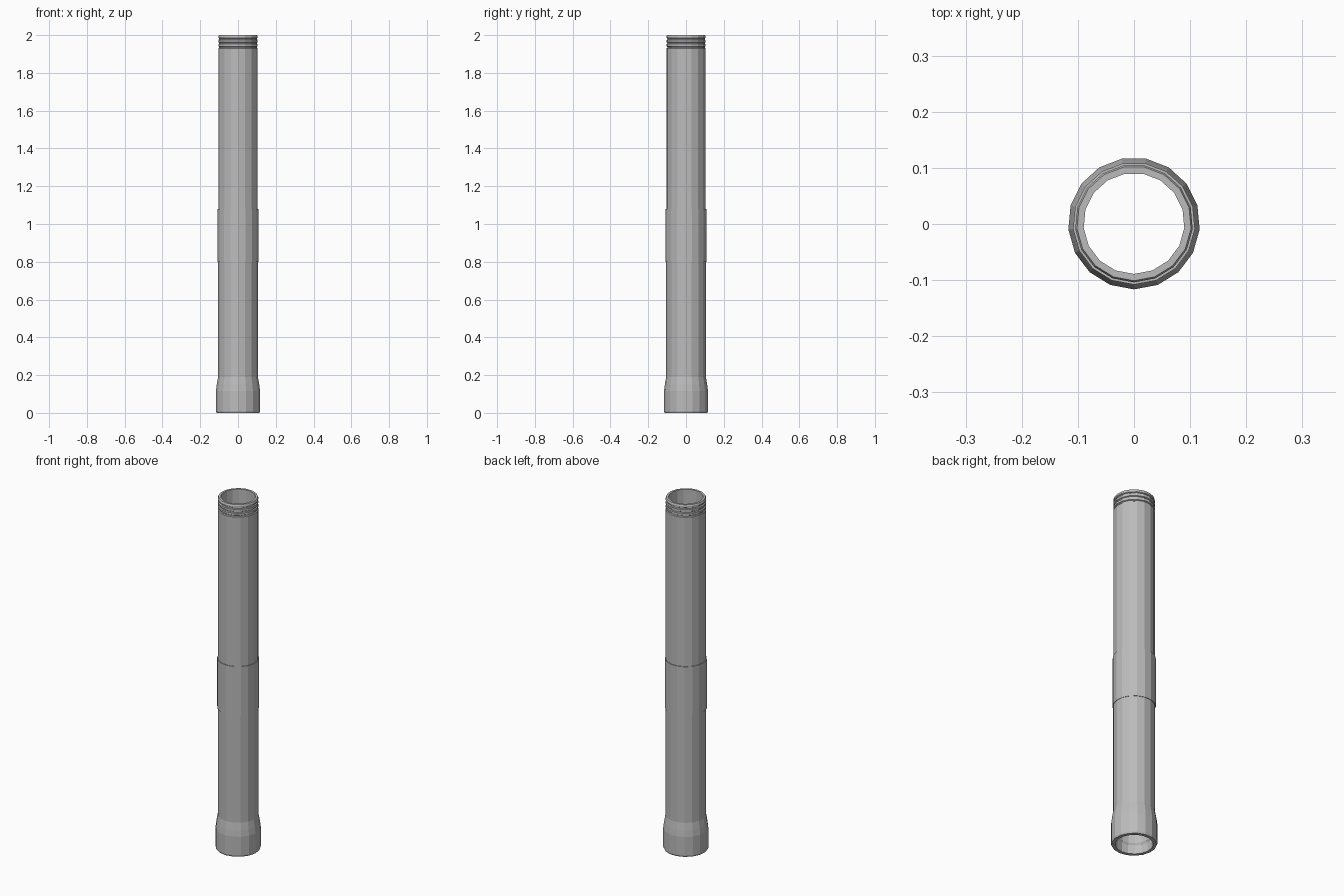
import bpy, bmesh, math

cube = bpy.data.objects.get("Cube")
if cube:
    bpy.data.objects.remove(cube, do_unlink=True)

SIDES = 17
BORE = 0.09
CENTRE_Y = 0.001

grey = bpy.data.materials.new("plain grey")
grey.use_nodes = True
colour = (0.5, 0.5, 0.5, 1)
grey.diffuse_color = colour
grey.node_tree.nodes["Principled BSDF"].inputs["Base Color"].default_value = colour


def ring_solid(name, profile):
    """Spin a closed (radius, z) profile into a faceted hollow ring."""
    bm = bmesh.new()
    rings = []
    for i in range(SIDES):
        a = 2 * math.pi * i / SIDES - math.pi / 2
        rings.append([bm.verts.new((r * math.cos(a), r * math.sin(a) + CENTRE_Y, z))
                      for r, z in profile])
    n = len(profile)
    for i in range(SIDES):
        here, following = rings[i], rings[(i + 1) % SIDES]
        for j in range(n):
            k = (j + 1) % n
            bm.faces.new((here[j], following[j], following[k], here[k]))
    bmesh.ops.recalc_face_normals(bm, faces=bm.faces)
    mesh = bpy.data.meshes.new(name)
    bm.to_mesh(mesh)
    bm.free()
    mesh.materials.append(grey)
    obj = bpy.data.objects.new(name, mesh)
    bpy.context.collection.objects.link(obj)
    return obj


# Lower pipe with the flared socket and its inner shoulder
ring_solid("lower_pipe", [
    (0.096, 0), (0.114, 0), (0.1175, 0.008), (0.1175, 0.115),
    (0.113, 0.15), (0.106, 0.19), (0.106, 0.95),
    (BORE, 0.95), (BORE, 0.06), (0.096, 0.05)])

# Thin sleeve over the joint
ring_solid("joint_sleeve", [
    (0.100, 0.80), (0.109, 0.80), (0.109, 1.08), (0.100, 1.08)])

# Upper pipe, ending in a neck with three thread grooves
upper = [(BORE, 0.95), (0.105, 0.95)]
for z in (1.935, 1.957, 1.979):
    upper += [(0.105, z - 0.005), (0.1, z - 0.002), (0.1, z + 0.003), (0.105, z + 0.006)]
upper += [(0.105, 1.993), (0.102, 2.0), (BORE, 2.0)]
ring_solid("upper_pipe", upper)
